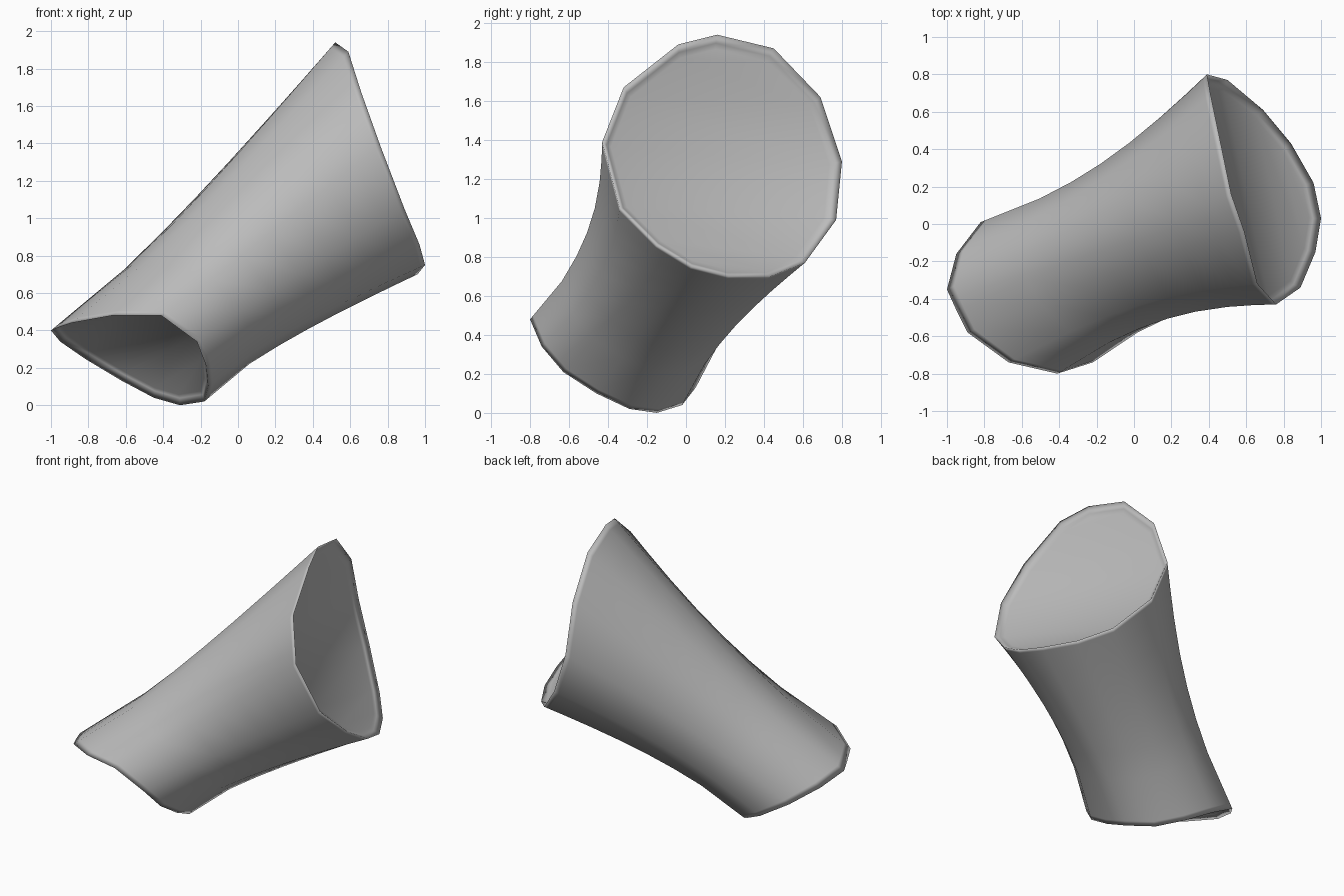
import bpy
import bmesh
import math
from mathutils import Vector

if "Cube" in bpy.data.objects:
    bpy.data.objects.remove(bpy.data.objects["Cube"])

# Rims of the flared sleeve: matching points on the wide and narrow ends
WIDE = [(.52, .16, 1.94), (.59, -.04, 1.89), (.66, -.32, 1.67), (.76, -.43, 1.39),
        (.89, -.34, 1.05), (.97, -.15, .86), (1.0, .03, .75), (.96, .22, .70),
        (.84, .43, .70), (.69, .61, .77), (.50, .77, .99), (.39, .80, 1.29),
        (.41, .69, 1.62), (.46, .45, 1.87)]
NARROW = [(-.95, -.46, .42), (-.89, -.58, .44), (-.67, -.74, .48), (-.41, -.80, .48),
          (-.22, -.74, .34), (-.17, -.63, .21), (-.16, -.46, .10), (-.18, -.29, .02),
          (-.31, -.15, .0), (-.45, -.02, .04), (-.62, .05, .13), (-.82, .01, .25),
          (-.95, -.16, .34), (-1.0, -.35, .40)]
SIDES = len(WIDE)
LOFT = (0, .24, .38, .51, .64, .78, .9, 1)
PINCH = (.10, .20, .12)    # waist narrowing per axis
SKEW = (.65, .88, .55)     # where along the length the waist sits


def middle(pts):
    return sum(pts, Vector()) / len(pts)


def ring(t):
    """Blend the two rims and draw the waist in, less so at the lower back."""
    pts = [Vector(a).lerp(Vector(b), t) for a, b in zip(NARROW, WIDE)]
    c = middle(pts)
    s = [PINCH[k] * math.sin(math.pi * t ** SKEW[k]) for k in range(3)]
    out = []
    for i, p in enumerate(pts):
        back = max(0, math.cos(2 * math.pi * (i - 8.5) / SIDES)) ** 2
        keep = (1, 1 - .4 * back, 1)
        out.append(Vector([c[k] + (p - c)[k] * (1 - s[k] * keep[k]) for k in range(3)]))
    return out


def blend(a, b, t):
    return [p.lerp(q, t) for p, q in zip(a, b)]


def inset(pts, scale, depth, normal):
    """Shrink a rim towards its middle and sink it into the sleeve."""
    c = middle(pts)
    return [c + (p - c) * scale - normal * depth for p in pts]


def rim_normal(pts):
    c = middle(pts)
    return sum(((pts[i - 1] - c).cross(pts[i] - c) for i in range(SIDES)),
               Vector()).normalized()


# Rings in order: narrow lip, sleeve wall with tight rims, wide lip
wall = [ring(t) for t in LOFT]
low, high = wall[0], wall[-1]
wall.insert(1, blend(low, wall[1], .1))
wall.insert(-1, blend(high, wall[-2], .2))
n_low, n_high = -rim_normal(low), rim_normal(high)
LIP = ((.95, .03), (.91, .04))
rings = [inset(low, s, d, n_low) for s, d in reversed(LIP)]
rings += wall
rings += [inset(high, s, d, n_high) for s, d in LIP]

bm = bmesh.new()
loops = [[bm.verts.new(p) for p in r] for r in rings]
for a, b in zip(loops, loops[1:]):
    for i in range(SIDES):
        j = (i + 1) % SIDES
        bm.faces.new((a[i], a[j], b[j], b[i]))

# Hollowed end panels, filled with strips running from side to side
for loop in (loops[0], loops[-1]):
    half = SIDES // 2
    bm.faces.new((loop[0], loop[1], loop[-1]))
    for i in range(1, half - 1):
        bm.faces.new((loop[i], loop[i + 1], loop[SIDES - i - 1], loop[SIDES - i]))
    bm.faces.new((loop[half - 1], loop[half], loop[half + 1]))

bmesh.ops.recalc_face_normals(bm, faces=bm.faces)
for f in bm.faces:
    f.smooth = True
mesh = bpy.data.meshes.new("sleeve")
bm.to_mesh(mesh)
bm.free()
sleeve = bpy.data.objects.new("sleeve", mesh)
bpy.context.collection.objects.link(sleeve)

# Plain grey
grey = bpy.data.materials.new("grey")
grey.diffuse_color = (.5, .5, .5, 1)
grey.use_nodes = True
grey.node_tree.nodes["Principled BSDF"].inputs["Base Color"].default_value = grey.diffuse_color
mesh.materials.append(grey)
